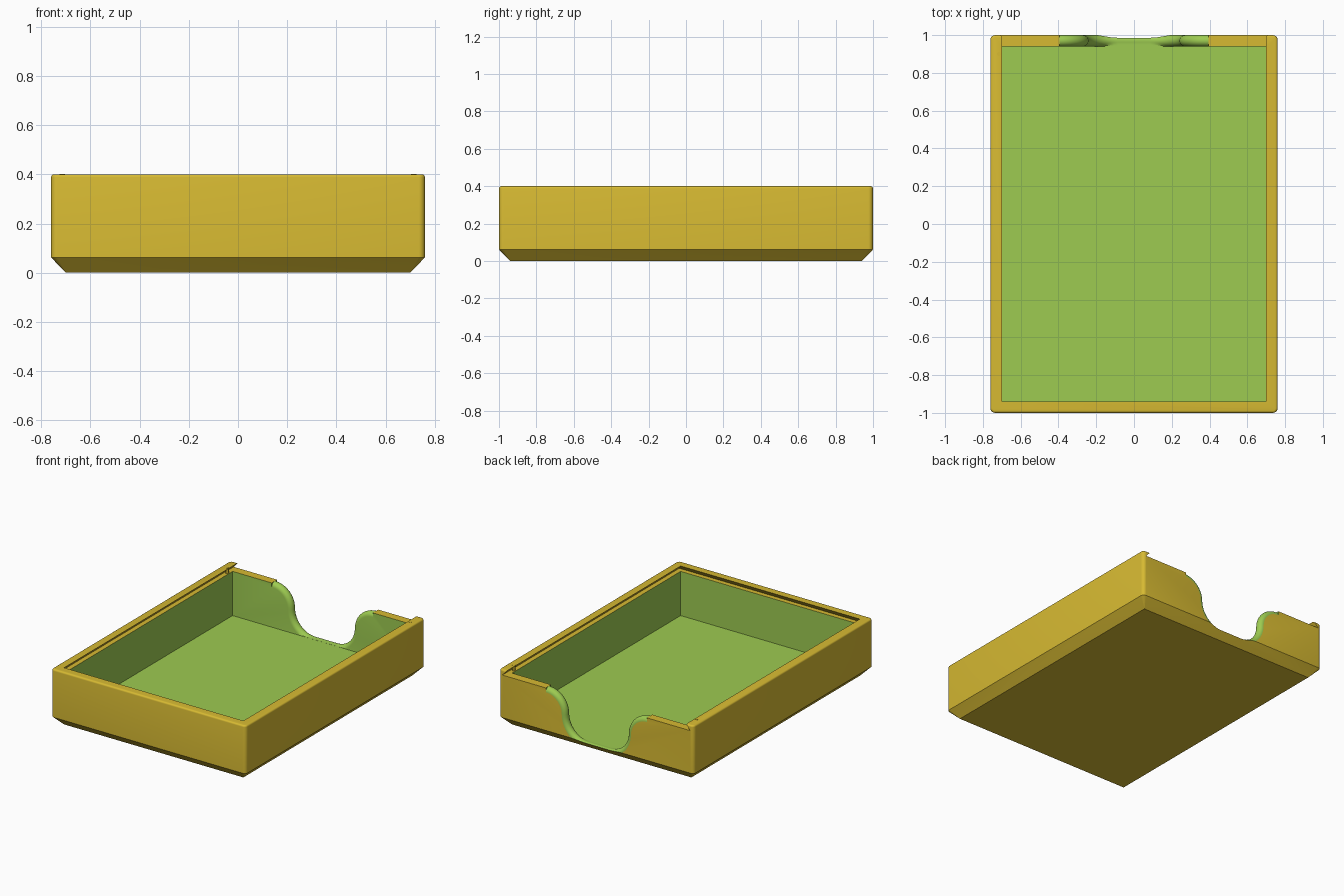
import bpy
import bmesh
from math import sin, cos, pi, radians

if "Cube" in bpy.data.objects:
    bpy.data.objects.remove(bpy.data.objects["Cube"])


def material(name, rgb):
    m = bpy.data.materials.new(name)
    m.use_nodes = True
    lin = [((c / 255 + 0.055) / 1.055) ** 2.4 for c in rgb]
    m.diffuse_color = (*lin, 1)
    m.node_tree.nodes["Principled BSDF"].inputs["Base Color"].default_value = (*lin, 1)
    return m


MATS = [material("mustard yellow", (215, 186, 50)), material("leaf green", (157, 203, 81))]
WX, WY, H = 0.76, 1.0, 0.40          # outer half sizes and height
WALL, FLOOR, LEDGE = 0.06, 0.05, 0.362
IX, IY = WX - WALL, WY - WALL


def loft(name, rings, mat):
    """Closed solid through equal-length rings of points."""
    bm = bmesh.new()
    vs = [[bm.verts.new(p) for p in ring] for ring in rings]
    n = len(vs[0])
    for a, b in zip(vs, vs[1:]):
        for i in range(n):
            j = (i + 1) % n
            bm.faces.new((a[i], a[j], b[j], b[i]))
    bm.faces.new(vs[0])
    bm.faces.new(vs[-1])
    bmesh.ops.recalc_face_normals(bm, faces=bm.faces)
    me = bpy.data.meshes.new(name)
    for m in MATS:
        me.materials.append(m)
    for f in bm.faces:
        f.material_index = mat
    bm.to_mesh(me)
    bm.free()
    ob = bpy.data.objects.new(name, me)
    bpy.context.collection.objects.link(ob)
    return ob


def round_rect(hx, hy, r, z, seg=5):
    pts = []
    for k, (sx, sy) in enumerate([(1, 1), (-1, 1), (-1, -1), (1, -1)]):
        for i in range(seg + 1):
            a = pi / 2 * (k + i / seg)
            pts.append((sx * (hx - r) + r * cos(a), sy * (hy - r) + r * sin(a), z))
    return pts


def rect(x, y0, y1, z):
    return [(-x, y0, z), (x, y0, z), (x, y1, z), (-x, y1, z)]


# Tray body: chamfered foot, rounded corners, softened top rim
rings = [round_rect(IX, IY, 0.001, 0), round_rect(WX, WY, 0.025, 0.062)]
soft = 0.012
for i in range(5):
    a = pi / 2 * i / 4
    d = soft * (1 - cos(a))
    rings.append(round_rect(WX - d, WY - d, 0.025 - d, H - soft + soft * sin(a)))
tray = loft("tray_body", rings, 0)

# Cavity for the contents
cavity = loft("cavity_cutter", [rect(IX, -IY, IY, FLOOR), rect(IX, -IY, IY, H + 0.1)], 1)

# Dovetail track for a sliding lid, open at the back
under = 0.034
slope = under / (H - LEDGE)
track = loft("track_cutter", [
    rect(IX + under - slope * t, -IY - under + slope * t, WY + 0.1, LEDGE + t)
    for t in (0, H + 0.01 - LEDGE)], 0)

# Finger notch: S-curved sides with a full-round edge through the wall
R, ZC, XO, XI = 0.155, 0.207, 0.395, 0.085
NOSE, MID = WALL / 2, WY - WALL / 2


def notch_ring(y, d, low):
    half = [(XO, H + 0.1)]
    for i in range(13):      # convex shoulder
        a = pi / 2 * (1 + i / 12)
        half.append((XO + (R - d) * cos(a), ZC + (R - d) * sin(a)))
    for i in range(13):      # concave foot
        a = -pi / 2 * i / 12
        half.append((XI + (R + d) * cos(a), ZC + (R + d) * sin(a)))
    # the two arcs meet on a shared vertical tangent
    pts = half + [(-x, z) for x, z in reversed(half)]
    return [(x, y, max(z, low)) for x, z in pts]


sections = [notch_ring(IY - 0.01, NOSE, FLOOR + 0.0005)]
for i in range(13):
    t = pi * (i / 12 - 0.5)
    y = MID + NOSE * sin(t)
    sections.append(notch_ring(y, NOSE * (1 - cos(t)), FLOOR + 0.0005 if y < MID else 0))
sections.append(notch_ring(WY + 0.05, NOSE, 0))
notch = loft("notch_cutter", sections, 1)

# Cut the tray
bpy.context.view_layer.objects.active = tray
for cutter in (cavity, track, notch):
    mod = tray.modifiers.new(cutter.name, "BOOLEAN")
    mod.operation, mod.solver, mod.object = "DIFFERENCE", "EXACT", cutter
    bpy.ops.object.modifier_apply(modifier=mod.name)
    bpy.data.objects.remove(cutter)

# Small lid catches near the open end of the track
catches = []
for side, name in ((-1, "right_catch"), (1, "left_catch")):
    ring = [(side * 0.715 + 0.011 * cos(i * pi / 6), 0.9 + 0.011 * sin(i * pi / 6))
            for i in range(12)]
    catches.append(loft(name, [[(x, y, z) for x, y in ring] for z in (LEDGE - 0.01, H + 0.001)], 0))

bpy.ops.object.select_all(action="DESELECT")
for ob in [tray] + catches:
    ob.select_set(True)
bpy.ops.object.shade_smooth_by_angle(angle=radians(30))
